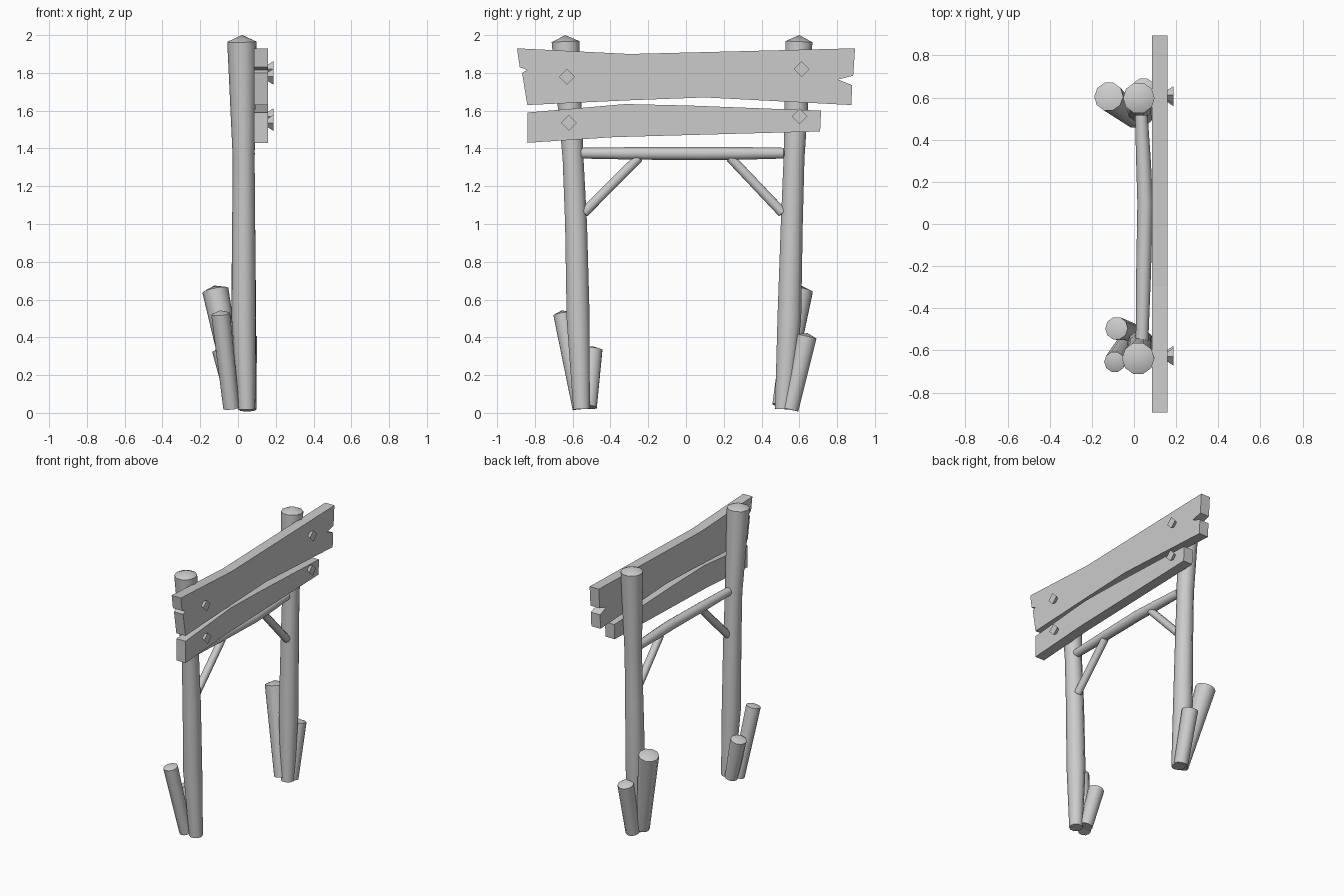
import bpy
import bmesh
import math
from mathutils import Vector

SIDES = 10

cube = bpy.data.objects.get("Cube")
if cube:
    bpy.data.objects.remove(cube, do_unlink=True)

wood = bpy.data.materials.new("plain grey wood")
wood.use_nodes = True
GREY = (0.6, 0.6, 0.6, 1)
wood.diffuse_color = GREY
wood.node_tree.nodes["Principled BSDF"].inputs["Base Color"].default_value = GREY


def finish(name, bm, smooth=False):
    bmesh.ops.recalc_face_normals(bm, faces=bm.faces)
    mesh = bpy.data.meshes.new(name)
    bm.to_mesh(mesh)
    bm.free()
    mesh.materials.append(wood)
    obj = bpy.data.objects.new(name, mesh)
    bpy.context.collection.objects.link(obj)
    if smooth:
        bpy.ops.object.select_all(action="DESELECT")
        obj.select_set(True)
        bpy.context.view_layer.objects.active = obj
        bpy.ops.object.shade_smooth_by_angle(angle=math.radians(40))
    return obj


def pole(name, path, tip=0.0, base_tip=0.0):
    """Round log through (x, y, z, radius) stations, with low conical ends."""
    bm = bmesh.new()
    centres = [Vector(p[:3]) for p in path]
    axis = (centres[-1] - centres[0]).normalized()
    side = axis.cross(Vector((0, 1, 0)) if abs(axis.y) < 0.7 else Vector((0, 0, 1))).normalized()
    other = axis.cross(side)
    rings = []
    for c, p in zip(centres, path):
        ring = []
        for i in range(SIDES):
            a = math.tau * i / SIDES
            ring.append(bm.verts.new(c + p[3] * (math.cos(a) * side + math.sin(a) * other)))
        rings.append(ring)
    for low, high in zip(rings, rings[1:]):
        for i in range(SIDES):
            j = (i + 1) % SIDES
            bm.faces.new((low[i], low[j], high[j], high[i]))
    for ring, apex in ((rings[0], centres[0] - axis * base_tip),
                       (rings[-1], centres[-1] + axis * tip)):
        v = bm.verts.new(apex)
        for i in range(SIDES):
            bm.faces.new((ring[i], ring[(i + 1) % SIDES], v))
    return finish(name, bm, True)


def plank(name, outline, back=0.085, front=0.16):
    """Board cut from a (y, z) outline."""
    bm = bmesh.new()
    face = bm.faces.new([bm.verts.new((back, y, z)) for y, z in outline])
    out = bmesh.ops.extrude_face_region(bm, geom=[face])
    moved = [v for v in out["geom"] if isinstance(v, bmesh.types.BMVert)]
    bmesh.ops.translate(bm, verts=moved, vec=(front - back, 0, 0))
    return finish(name, bm)


def nail(name, y, z):
    """Diamond head that flares outwards."""
    bm = bmesh.new()
    rings = []
    for x, r in ((0.15, 0.018), (0.187, 0.042)):
        rings.append([bm.verts.new((x, y + r * dy, z + r * dz))
                      for dy, dz in ((1, 0), (0, 1), (-1, 0), (0, -1))])
    for i in range(4):
        j = (i + 1) % 4
        bm.faces.new((rings[0][i], rings[0][j], rings[1][j], rings[1][i]))
    for ring in rings:
        bm.faces.new(ring)
    return finish(name, bm)


# Tall posts
pole("right_post", [(.045, -.553, .02, .046), (.03, -.571, .5, .064), (.03, -.582, 1.0, .061),
                    (.03, -.598, 1.35, .058), (.02, -.638, 1.965, .077)], .035)
pole("left_post", [(.045, .515, .02, .046), (.03, .547, .5, .066), (.03, .56, 1.0, .061),
                   (.03, .572, 1.35, .058), (.023, .598, 1.965, .075)], .035)

# Short leaning stakes around the feet
pole("left_back_stake", [(0, .5, .04, .045), (-.12, .605, .65, .07)], .025)
pole("left_front_stake", [(.05, .55, .018, .048), (.045, .64, .405, .055)], .018)
pole("right_outer_stake", [(-.035, -.56, .025, .043), (-.092, -.655, .525, .05)], .018)
pole("right_inner_stake", [(-.01, -.515, .03, .045), (-.083, -.495, .335, .055)], .018)

# Crossbar and diagonal braces
pole("crossbar", [(.038, -.555, 1.375, .03), (.045, -.25, 1.374, .035), (.053, .1, 1.373, .037),
                  (.045, .3, 1.374, .035), (.035, .515, 1.375, .03)], .02, .02)
for name, y0, y1 in (("right_brace", -.54, -.25), ("left_brace", .51, .235)):
    pole(name, [(.04, y0, 1.06, .027), (.045, y1, 1.35, .026)], .01, .01)

# Sign boards with split ends
plank("upper_board", [(-.895, 1.93), (-.3, 1.9), (.3, 1.915), (.895, 1.93), (.885, 1.785),
                      (.805, 1.765), (.88, 1.735), (.875, 1.63), (.1, 1.67), (-.3, 1.655),
                      (-.84, 1.63), (-.868, 1.8), (-.84, 1.815), (-.88, 1.83)])
plank("lower_board", [(-.84, 1.59), (-.32, 1.635), (.02, 1.627), (.715, 1.6), (.71, 1.49),
                      (-.38, 1.46), (-.84, 1.43)])

# Nail heads
for label, y, z in (("upper_right", -.63, 1.78), ("upper_left", .612, 1.82),
                    ("lower_right", -.62, 1.535), ("lower_left", .602, 1.57)):
    nail(label + "_nail", y, z)
